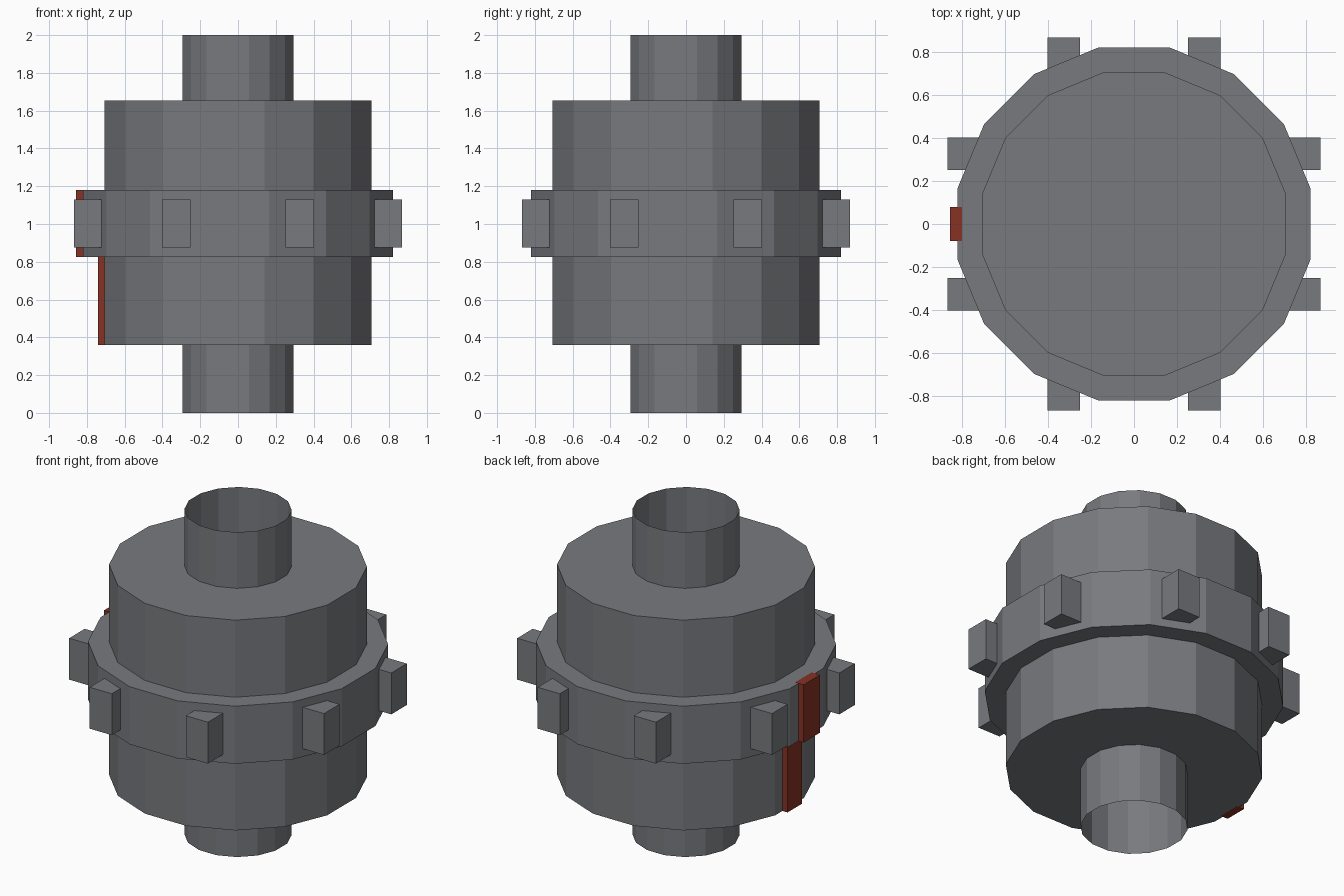
import bpy
import math

cube = bpy.data.objects.get("Cube")
if cube:
    bpy.data.objects.remove(cube, do_unlink=True)


def make_material(name, colour):
    mat = bpy.data.materials.new(name)
    mat.use_nodes = True
    mat.diffuse_color = colour
    mat.node_tree.nodes["Principled BSDF"].inputs["Base Color"].default_value = colour
    return mat


grey = make_material("steel grey", (0.19, 0.195, 0.21, 1))
red = make_material("dark red", (0.24, 0.032, 0.018, 1))
SIDES = 16


def drum(name, radius, low, high, fill="NGON"):
    """Sixteen-sided upright cylinder with a flat facet facing each axis."""
    bpy.ops.mesh.primitive_cylinder_add(
        vertices=SIDES, radius=radius, depth=high - low, end_fill_type=fill,
        location=(0, 0, (low + high) / 2), rotation=(0, 0, math.pi / SIDES))
    obj = bpy.context.object
    obj.name = name
    obj.data.materials.append(grey)


def box(name, low, high, mat):
    """Box between two opposite corners."""
    centre = [(a + b) / 2 for a, b in zip(low, high)]
    bpy.ops.mesh.primitive_cube_add(size=1, location=centre)
    obj = bpy.context.object
    obj.name = name
    obj.scale = [b - a for a, b in zip(low, high)]
    bpy.ops.object.transform_apply(location=False, rotation=False, scale=True)
    obj.data.materials.append(mat)


# Main body, middle collar and open-ended thin pipe
drum("body", 0.72, 0.36, 1.655)
drum("collar", 0.838, 0.825, 1.18)
drum("pipe", 0.3, 0, 2, "NOTHING")

# Two square lugs on each of the four sides of the collar
for s in (-1, 1):
    for t in (-1, 1):
        near, far = sorted((s * 0.66, s * 0.868))
        start, end = sorted((t * 0.252, t * 0.403))
        box("side_lug", (near, start, 0.875), (far, end, 1.13), grey)
        box("face_lug", (start, near, 0.875), (end, far, 1.13), grey)

# Red marker strips on the right side
box("collar_marker", (-0.857, -0.08, 0.825), (-0.80, 0.08, 1.181), red)
box("body_marker", (-0.741, -0.07, 0.36), (-0.69, 0.07, 0.825), red)
